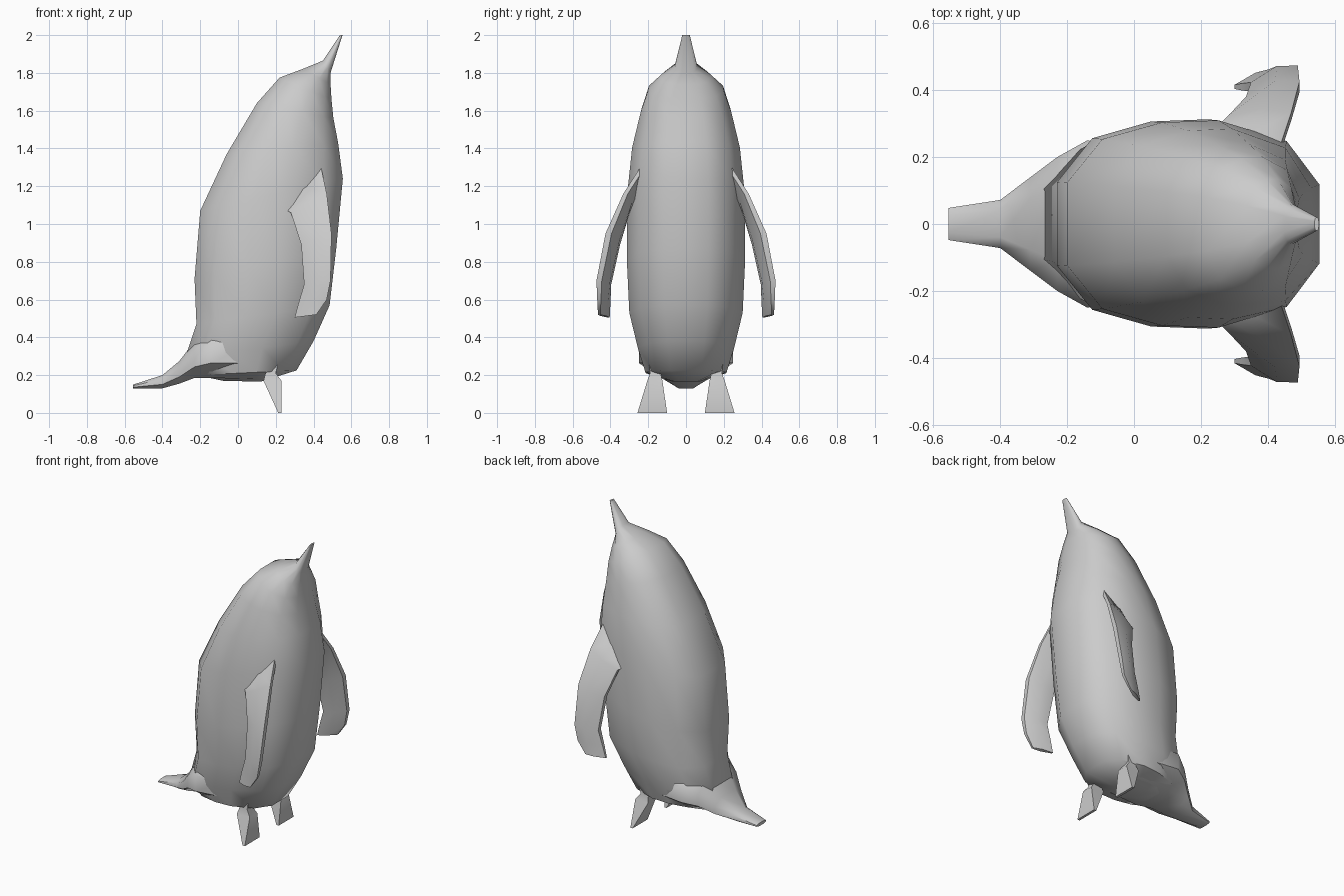
import bpy, bmesh, math
from mathutils import Vector

if "Cube" in bpy.data.objects:
    bpy.data.objects.remove(bpy.data.objects["Cube"])


def loft(name, rings, mirror=False):
    bm = bmesh.new()
    vs = [[bm.verts.new(p) for p in r] for r in rings]
    n = len(vs[0])
    for a, b in zip(vs, vs[1:]):
        for i in range(n):
            j = (i + 1) % n
            bm.faces.new((a[i], a[j], b[j], b[i]))
    bm.faces.new(vs[0])
    bm.faces.new(vs[-1])
    bmesh.ops.recalc_face_normals(bm, faces=bm.faces)
    me = bpy.data.meshes.new(name)
    bm.to_mesh(me)
    bm.free()
    ob = bpy.data.objects.new(name, me)
    bpy.context.collection.objects.link(ob)
    if mirror:
        m = ob.modifiers.new("mirror", 'MIRROR')
        m.use_axis = (False, True, False)
    bpy.ops.object.select_all(action='DESELECT')
    ob.select_set(True)
    bpy.context.view_layer.objects.active = ob
    bpy.ops.object.shade_smooth_by_angle(angle=math.radians(50))
    return ob


# Body and head: tilted rings from back point to front point, with half width
half = [(1, .38), (.74, .8), (.2, 1), (-.25, .98), (-.72, .82), (-1, .4)]
section = half + [(u, -v) for u, v in reversed(half)]
body = [
    (.54, 2.0, .553, 2.0, .02),
    (.45, 1.865, .49, 1.80, .06),
    (.34, 1.82, .49, 1.74, .135),
    (.22, 1.775, .495, 1.66, .2),
    (.10, 1.64, .505, 1.56, .24),
    (-.06, 1.37, .53, 1.43, .285),
    (-.20, 1.07, .555, 1.24, .31),
    (-.23, .71, .52, .87, .313),
    (-.22, .47, .485, .57, .30),
    (-.28, .29, .40, .38, .255),
    (-.22, .20, .31, .225, .215),
    (-.08, .17, .12, .165, .075),
]
loft("body", [[Vector(((xb + xf) / 2 + u * (xf - xb) / 2, v * w,
                       (zb + zf) / 2 + u * (zf - zb) / 2)) for u, v in section]
              for xb, zb, xf, zf, w in body])

# Tail: flattened taper running backwards
tail = [(.08, .18, .46, .22), (-.14, .185, .45, .25), (-.23, .185, .38, .2),
        (-.31, .155, .275, .14), (-.40, .13, .20, .072), (-.555, .13, .15, .048)]
octagon = [(1, .4), (.55, 1), (-.55, 1), (-1, .4), (-1, -.4), (-.55, -1), (.55, -1), (1, -.4)]
loft("tail", [[Vector((x, u * w, (lo + hi) / 2 + v * (hi - lo) / 2)) for u, v in octagon]
              for x, lo, hi, w in tail])

# Flippers: thin blades between trailing and leading edges
blade = [
    ((.20, .23, 1.10), (.44, .23, 1.30), .03),
    ((.28, .31, 1.06), (.47, .32, 1.16), .03),
    ((.335, .365, .89), (.495, .41, .95), .04),
    ((.35, .41, .68), (.49, .46, .70), .035),
    ((.32, .41, .58), (.47, .46, .60), .025),
    ((.30, .41, .505), (.415, .46, .52), .015),
]
rings = []
for b, f, t in blade:
    b, f, o = Vector(b), Vector(f), Vector((0, t, 0))
    e = o * .4
    rings.append([b + e, b.lerp(f, .55) + o, f + e, f - e, b.lerp(f, .55) - o, b - e])
loft("flippers", rings, True)

# Feet: narrow ankles spreading into downward webs
foot = [(.30, .15, .22, .12, .20), (.21, .145, .20, .135, .19),
        (.17, .135, .23, .125, .205), (0, .213, .23, .10, .257)]
loft("feet", [[Vector((x0, y0, z)), Vector((x1, y0, z)), Vector((x1, y1, z)), Vector((x0, y1, z))]
              for z, x0, x1, y0, y1 in foot], True)
